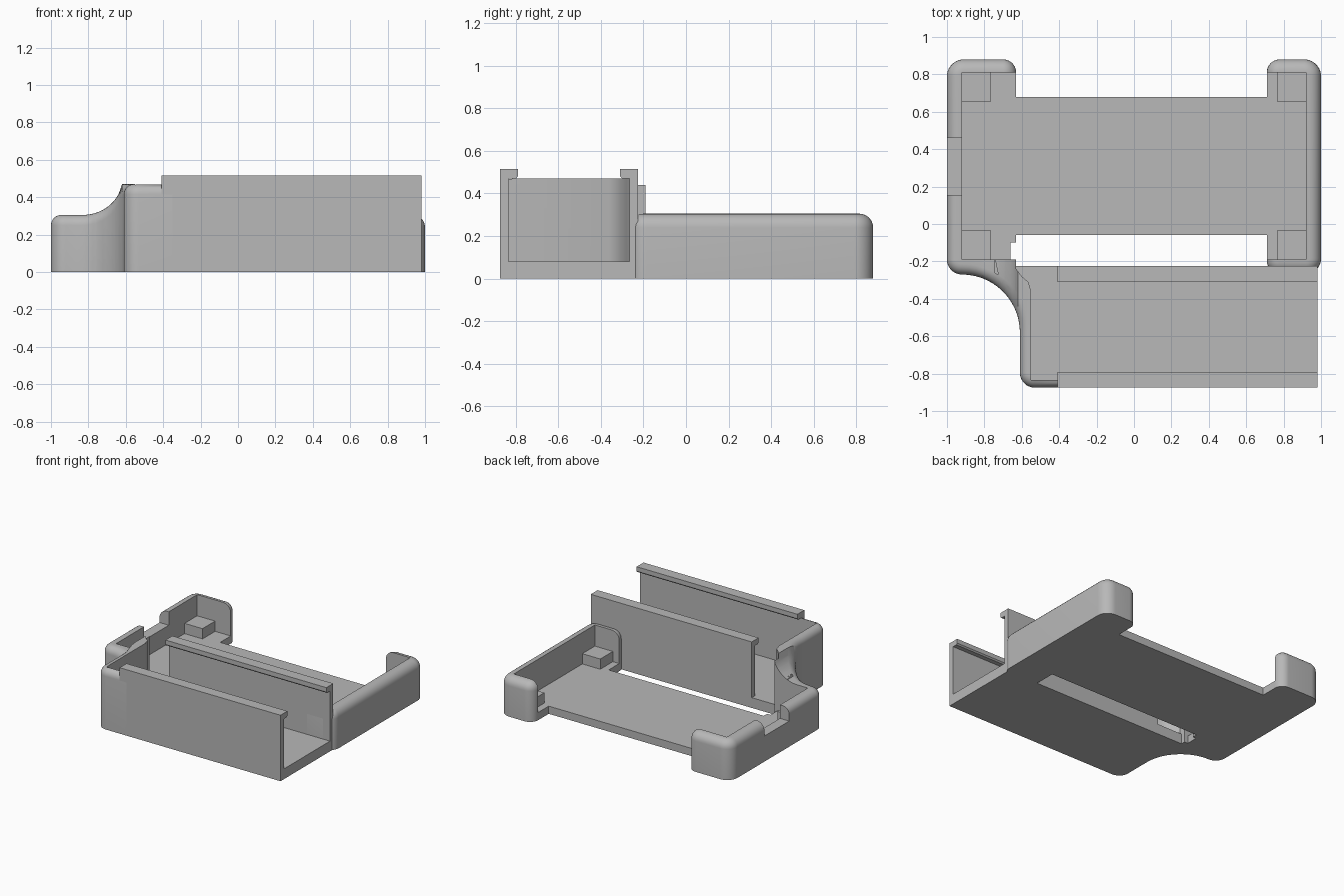
import bpy
import bmesh
from math import sin, cos, pi, sqrt
from mathutils import Vector

if "Cube" in bpy.data.objects:
    bpy.data.objects.remove(bpy.data.objects["Cube"])

GREY = (0.48, 0.48, 0.48, 1)
mat = bpy.data.materials.new("plain grey")
mat.use_nodes = True
mat.diffuse_color = GREY
mat.node_tree.nodes["Principled BSDF"].inputs["Base Color"].default_value = GREY


def rounded(corners, steps=10):
    """Outline of right-angled corners (x, y, radius)."""
    out = []
    for i, (x, y, r) in enumerate(corners):
        p = Vector((x, y))
        if not r:
            out.append(p)
            continue
        d1 = (Vector(corners[i - 1][:2]) - p).normalized()
        d2 = (Vector(corners[(i + 1) % len(corners)][:2]) - p).normalized()
        c = p + (d1 + d2) * r
        for k in range(steps + 1):
            a = k / steps * pi / 2
            q = c - (d2 * cos(a) + d1 * sin(a)) * r
            if not out or (q - out[-1]).length > 0.001:
                out.append(q)
    return out


def prism(name, outline, lo, hi, along_x=False, fillet=0, rise=None):
    """Extrude an outline, optionally round its top rim and lift the top."""
    bm = bmesh.new()
    place = (lambda a, b, h: (h, a, b)) if along_x else (lambda a, b, h: (a, b, h))
    low = [bm.verts.new(place(a, b, lo)) for a, b in outline]
    top = [bm.verts.new(place(a, b, hi)) for a, b in outline]
    bm.faces.new(low[::-1])
    cap = bm.faces.new(top)
    for i in range(len(low)):
        bm.faces.new((low[i - 1], low[i], top[i], top[i - 1]))
    bmesh.ops.recalc_face_normals(bm, faces=bm.faces)
    if fillet:
        bmesh.ops.bevel(bm, geom=list(cap.edges), offset=fillet, segments=6,
                        profile=0.5, affect='EDGES', clamp_overlap=False)
    if rise:
        start, end, func = rise
        for k in range(13):
            bmesh.ops.bisect_plane(
                bm, geom=bm.verts[:] + bm.edges[:] + bm.faces[:],
                plane_co=(start + (end - start) * k / 12, 0, 0), plane_no=(1, 0, 0))
        for v in bm.verts:
            if v.co.z > 0.2:
                v.co.z += func(v.co.x)
    bmesh.ops.recalc_face_normals(bm, faces=bm.faces)
    me = bpy.data.meshes.new(name)
    bm.to_mesh(me)
    bm.free()
    me.materials.append(mat)
    ob = bpy.data.objects.new(name, me)
    bpy.context.collection.objects.link(ob)
    return ob


def box(name, x0, x1, y0, y1, z0, z1):
    return prism(name, [(x0, y0), (x1, y0), (x1, y1), (x0, y1)], z0, z1)


def select(ob):
    bpy.ops.object.select_all(action='DESELECT')
    ob.select_set(True)
    bpy.context.view_layer.objects.active = ob


def carve(ob, cutters):
    select(ob)
    for c in cutters:
        c.hide_render = True
        m = ob.modifiers.new("cut", 'BOOLEAN')
        m.operation = 'DIFFERENCE'
        m.solver = 'EXACT'
        m.object = c
        bpy.ops.object.modifier_apply(modifier=m.name)
        bpy.data.objects.remove(c)


def smooth(ob):
    select(ob)
    bpy.ops.object.shade_smooth_by_angle(angle=0.6)


WALL_TOP, BOX_TOP = 0.305, 0.47

# Board tray: open back, rounded corner posts, side walls
tray = prism("board_tray", rounded([
    (-1, -0.19, 0), (-0.66, -0.19, 0), (-0.66, -0.1, 0), (0.71, -0.1, 0),
    (0.71, -0.265, 0.07), (1, -0.265, 0.08), (1, 0.88, 0.09), (0.71, 0.88, 0.07),
    (0.71, 0.68, 0), (-0.63, 0.68, 0), (-0.63, 0.88, 0.07), (-1, 0.88, 0.09)]),
    0, WALL_TOP, fillet=0.065)
carve(tray, [
    box("cavity", -0.92, 0.92, -0.19, 0.81, 0.06, 1),
    box("slot", -0.63, 0.71, -0.4, -0.06, -1, 1),
    box("port_notch", -1.2, -0.9, -0.4, 0.46, 0.2, 1)])
smooth(tray)

# Swept end: tray corner flowing up into the closed end of the long box
X0, X1, R = -0.83, -0.62, 0.21


def sweep(x):
    if x <= X0:
        return 0
    dx = min(x - X0, X1 - X0)
    return (BOX_TOP - WALL_TOP) * (1 - sqrt(max(0, 1 - (dx / R) ** 2 * 0.97))) / (1 - sqrt(0.03))


end = prism("swept_end", rounded([
    (-1, 0.3, 0), (-1, -0.27, 0.08), (-0.61, -0.27, 0.31),
    (-0.61, -0.875, 0.08), (-0.35, -0.875, 0), (-0.35, 0.3, 0)], 14),
    0, WALL_TOP, fillet=0.055, rise=(X0, X1, sweep))
inner = [(-0.92, 0.4), (-0.92, -0.19), (-0.63, -0.19), (-0.63, -0.24), (-0.6, -0.28),
         (-0.565, -0.31), (-0.55, -0.36), (-0.55, -0.835), (-0.3, -0.835), (-0.3, 0.4)]
carve(end, [
    prism("inside", inner, 0.08, 1),
    box("tray_opening", -0.92, 0, -0.19, 1, -1, 1),
    box("slot", -0.63, 0, -0.225, 1, -1, 1),
    box("port_notch", -1.2, -0.9, 0.155, 1, 0.2, 1)])
smooth(end)

# Long box: floor and two lipped walls
box("box_floor", -0.36, 0.98, -0.875, -0.225, 0, 0.08)
lip = [(-0.875, 0), (-0.835, 0), (-0.835, BOX_TOP), (-0.8, BOX_TOP),
       (-0.79, 0.48), (-0.79, 0.515), (-0.875, 0.515)]
prism("front_wall", lip, -0.41, 0.98, along_x=True)
prism("middle_wall", [(-1.1 - y, z) for y, z in lip], -0.41, 0.98, along_x=True)

# Board supports in the tray corners
for side, x in (("right", -0.92), ("left", 0.765)):
    for place, y in (("front", -0.19), ("back", 0.655)):
        box(f"{place}_{side}_support", x, x + 0.155, y, y + 0.155, 0.05, 0.14)
